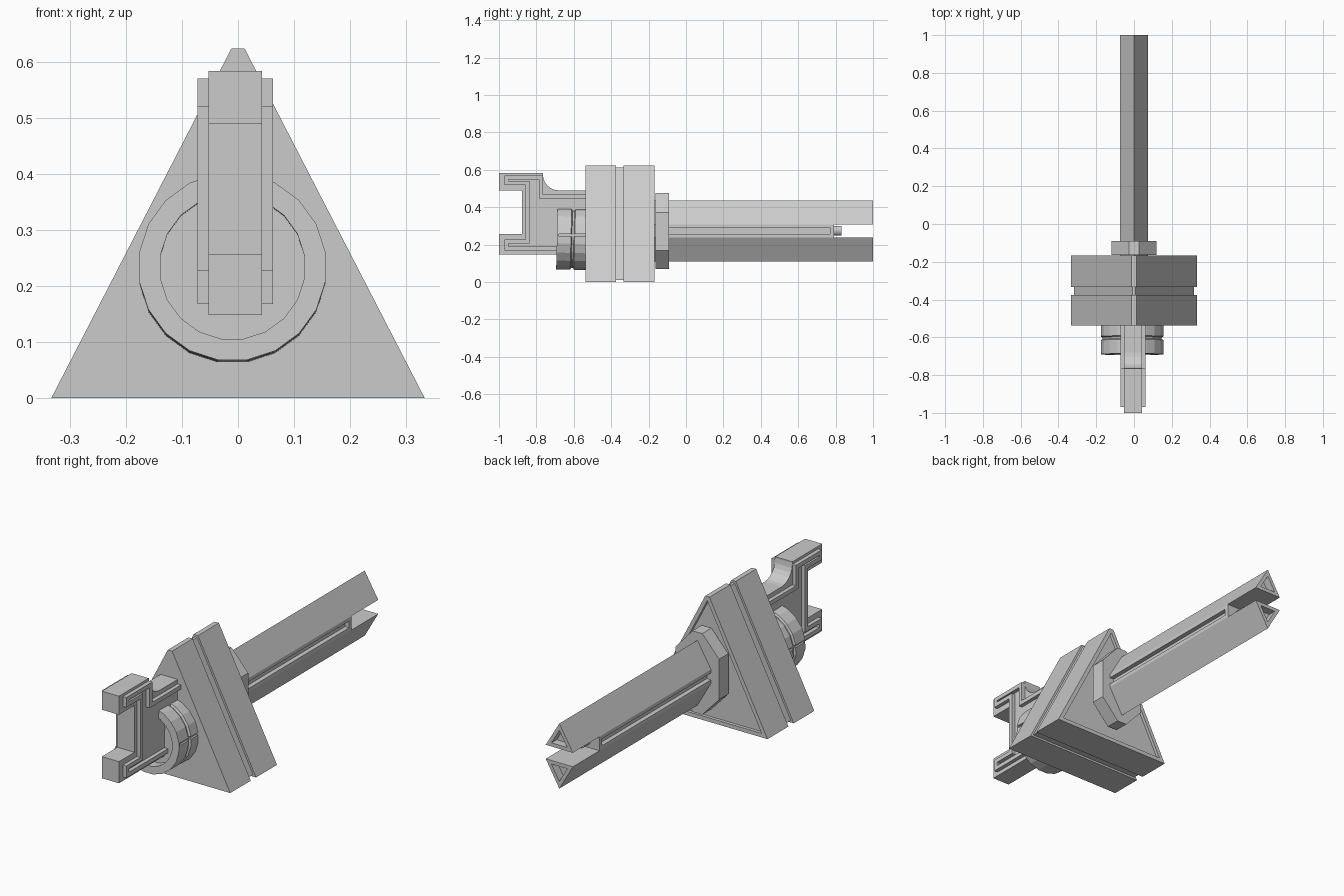
import bpy, bmesh, math
from mathutils import Matrix

if "Cube" in bpy.data.objects:
    bpy.data.objects.remove(bpy.data.objects["Cube"])


def finish(name, bm):
    bmesh.ops.recalc_face_normals(bm, faces=bm.faces)
    me = bpy.data.meshes.new(name)
    bm.to_mesh(me)
    bm.free()
    ob = bpy.data.objects.new(name, me)
    bpy.context.collection.objects.link(ob)
    return ob


def prism(name, pts, a, b, axis='Y', recess=None):
    """Extrude a profile from a to b. axis Y: pts are (x, z); axis X: pts are (y, z)."""
    bm = bmesh.new()
    place = (lambda p, t: (p[0], t, p[1])) if axis == 'Y' else (lambda p, t: (t, p[0], p[1]))
    lo = [bm.verts.new(place(p, a)) for p in pts]
    hi = [bm.verts.new(place(p, b)) for p in pts]
    bm.faces.new(lo)
    cap = bm.faces.new(hi)
    n = len(pts)
    for i in range(n):
        j = (i + 1) % n
        bm.faces.new((lo[i], lo[j], hi[j], hi[i]))
    bmesh.ops.recalc_face_normals(bm, faces=bm.faces)
    if recess:
        width, depth = recess
        bmesh.ops.inset_individual(bm, faces=[cap], thickness=width, use_even_offset=True)
        bmesh.ops.inset_individual(bm, faces=[cap], thickness=0.0005, depth=-depth, use_even_offset=True)
    return finish(name, bm)


def rect(x0, x1, z0, z1):
    return [(x0, z0), (x1, z0), (x1, z1), (x0, z1)]


def ring_band(name, outer, inner, a, b):
    """Flat band between two matching outlines, in y-z, from x = a to b."""
    bm = bmesh.new()
    loops = [[bm.verts.new((x, y, z)) for y, z in pts]
             for x, pts in ((a, outer), (b, outer), (b, inner), (a, inner))]
    n = len(outer)
    for k in range(4):
        p, q = loops[k], loops[(k + 1) % 4]
        for i in range(n):
            j = (i + 1) % n
            bm.faces.new((p[i], p[j], q[j], q[i]))
    return finish(name, bm)


def lathe(name, profile, segs):
    """Turn (radius, y) points round the y axis; the profile starts and ends on the axis."""
    bm = bmesh.new()
    rings = []
    for r, y in profile:
        if r == 0:
            rings.append([bm.verts.new((0, y, 0))] * segs)
        else:
            rings.append([bm.verts.new((r * math.cos((i + .5) * math.tau / segs), y,
                                        r * math.sin((i + .5) * math.tau / segs))) for i in range(segs)])
    for p, q in zip(rings, rings[1:]):
        for i in range(segs):
            j = (i + 1) % segs
            bm.faces.new(list(dict.fromkeys((p[i], p[j], q[j], q[i]))))
    return finish(name, bm)


# Triangular body: two slabs with a groove between, recessed rear panel
tri = [(-.333, 0), (.333, 0), (.012, .623), (-.012, .623)]
tri_in = [(-.317, .01), (.317, .01), (.007, .612), (-.007, .612)]
prism("body_front_slab", tri, -.537, -.375)
prism("body_groove_core", tri_in, -.38, -.328)
prism("body_rear_slab", tri, -.333, -.168, recess=(.02, .015))

# Octagonal collar at the barrel root
octagon = [(-.12, .17), (-.027, .07), (.027, .07), (.12, .17),
           (.12, .372), (.027, .475), (-.027, .475), (-.12, .372)]
prism("collar", octagon, -.163, -.09)

# Barrel: upper and lower hollow-ended wedges around a grooved middle
prism("barrel_upper", [(-.075, .309), (.075, .309), (0, .435)], -.19, 1.0, recess=(.018, .04))
prism("barrel_lower", [(-.075, .239), (.075, .239), (0, .11)], -.19, 1.0, recess=(.018, .04))
prism("barrel_core", rect(-.052, .052, .239, .309), -.19, .78)
prism("barrel_lip_upper", rect(-.075, .075, .291, .309), -.15, .78)
prism("barrel_lip_lower", rect(-.075, .075, .239, .257), -.15, .78)
prism("barrel_core_end", rect(-.075, .075, .239, .309), .77, .79)

# Small nozzle in the muzzle slot
nozzle = lathe("nozzle", [(0, .78), (.026, .78), (.026, .832), (.016, .832), (.016, .81), (0, .81)], 16)
nozzle.location.z = .275

# Handle plate with a concave fillet at the upper front
arc = [(-.68 - .085 * math.cos(t), .575 - .085 * math.sin(t))
       for t in [i * math.pi / 12 for i in range(7)]]
grip = [(-1, .148), (-.52, .148), (-.52, .49)] + arc[::-1] + [
    (-.765, .583), (-1, .583), (-1, .49), (-.878, .49), (-.878, .256), (-1, .256)]
prism("handle", grip, -.0525, .0425, axis='X')

# Raised trim band on both sides of the handle
outer = [(-.97, .57), (-.765, .57), (-.765, .468), (-.52, .468), (-.52, .168),
         (-.97, .168), (-.97, .228), (-.859, .228), (-.859, .52), (-.97, .52)]
w = .021
inner = [(-.97 + w, .57 - w), (-.765 - w, .57 - w), (-.765 - w, .468 - w), (-.52 - .002, .468 - w),
         (-.52 - .002, .168 + w), (-.97 + w, .168 + w), (-.97 + w, .228 - w),
         (-.859 + w, .228 - w), (-.859 + w, .52 + w), (-.97 + w, .52 + w)]
ring_band("handle_trim_right", outer, inner, .040, .062)
ring_band("handle_trim_left", outer, inner, -.072, -.050)

# Slightly tilted drum behind the handle, dished front and a groove round its rim
drum = lathe("drum", [(0, -.11), (.13, -.11), (.13, -.16), (.168, -.16), (.168, -.085), (.158, -.08),
                      (.158, -.07), (.168, -.065), (.168, 0), (0, 0)], 20)
drum.location = (-.01, -.53, .23)
drum.rotation_euler.x = math.radians(-1.5)

# Side notches that split the drum rim into halves
bm = bmesh.new()
for sx in (-1, 1):
    m = Matrix.Translation((-.01 + sx * .168, -.58, .25)) @ Matrix.Diagonal((.024, .2, .012, 1))
    bmesh.ops.create_cube(bm, size=1, matrix=m)
cutter = finish("drum_notch_cutter", bm)
cutter.hide_render = True
cutter.hide_set(True)
cut = drum.modifiers.new("notch", 'BOOLEAN')
cut.operation = 'DIFFERENCE'
cut.object = cutter
